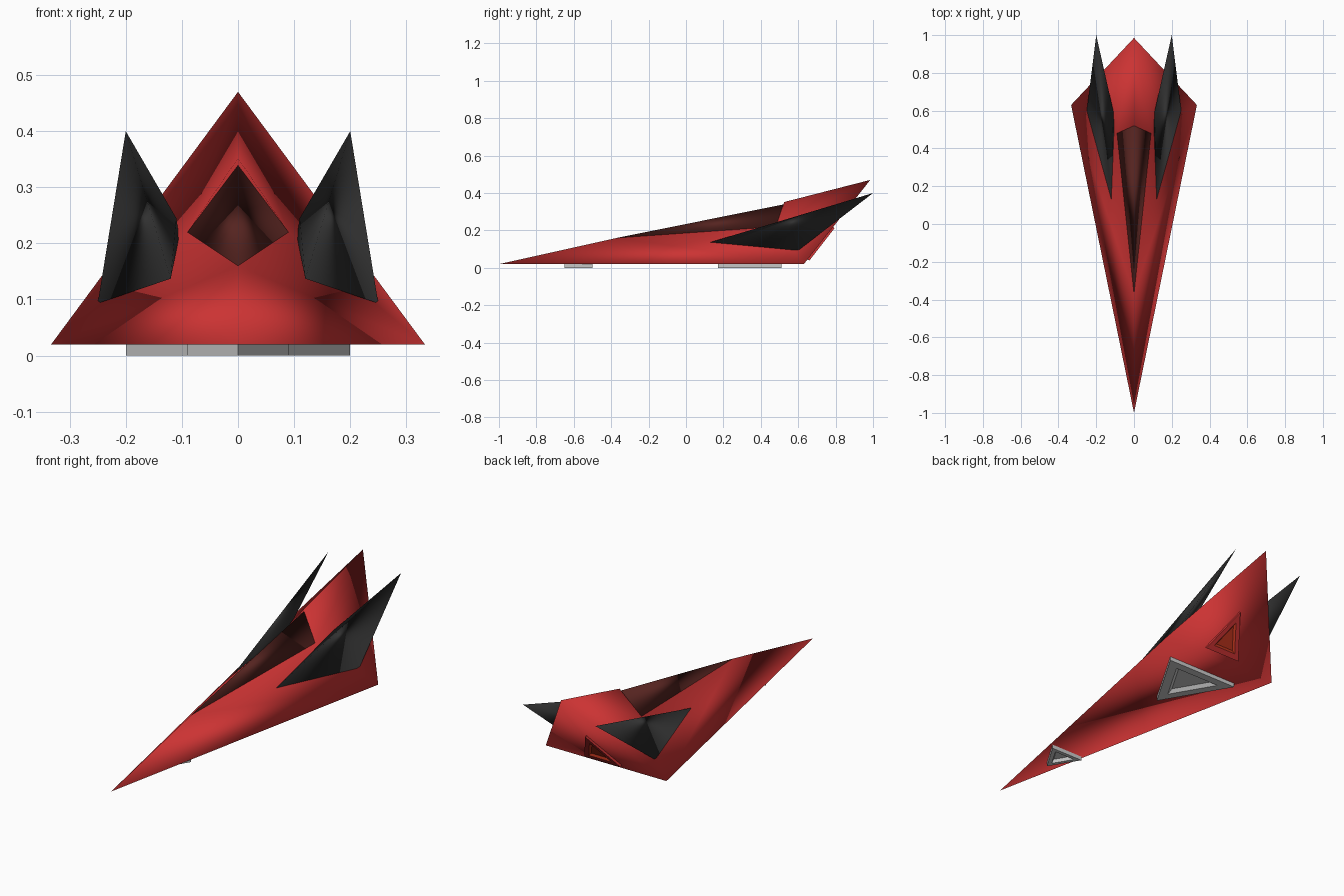
import bpy, bmesh
from mathutils import Vector

if "Cube" in bpy.data.objects:
    bpy.data.objects.remove(bpy.data.objects["Cube"])


def material(name, rgb):
    m = bpy.data.materials.new(name)
    m.diffuse_color = (*rgb, 1)
    m.use_nodes = True
    m.node_tree.nodes["Principled BSDF"].inputs["Base Color"].default_value = m.diffuse_color
    return m


red = material("hull_red", (0.6, 0.033, 0.033))
black = material("fin_black", (0.03, 0.03, 0.03))
brown = material("canopy_brown", (0.09, 0.017, 0.014))
orange = material("glow_orange", (0.5, 0.035, 0.012))


def build(name, verts, faces, mats=(), smooth=True, hull=False):
    bm = bmesh.new()
    vs = [bm.verts.new(v) for v in verts]
    if hull:
        bmesh.ops.convex_hull(bm, input=vs)
    else:
        for f in faces:
            bm.faces.new([vs[i] for i in f])
    bmesh.ops.recalc_face_normals(bm, faces=bm.faces[:])
    for f in bm.faces:
        f.smooth = smooth
    me = bpy.data.meshes.new(name)
    bm.to_mesh(me)
    bm.free()
    ob = bpy.data.objects.new(name, me)
    bpy.context.collection.objects.link(ob)
    for m in mats:
        me.materials.append(m)
    return ob


def triangle_frame(name, corners, normal, depth, mats=()):
    """Raised triangular rim around a sunken centre."""
    pts = [Vector(c) for c in corners]
    n = Vector(normal).normalized()
    mid = sum(pts, Vector()) / 3
    verts = []
    for scale, lift in ((1, 0), (1, depth), (0.64, depth), (0.5, depth * 0.2)):
        verts += [mid + (p - mid) * scale + n * lift for p in pts]
    faces = [(2, 1, 0)]
    for r in range(0, 9, 3):
        for i in range(3):
            j = (i + 1) % 3
            faces.append((r + i, r + j, r + 3 + j, r + 3 + i))
    faces.append((9, 10, 11))
    ob = build(name, verts, faces, mats, smooth=False)
    if len(mats) > 1:
        for p in list(ob.data.polygons)[-4:]:
            p.material_index = 1
    return ob


# Hull: long wedge with a notch for the canopy
nose, tail = (0, -1, 0.02), (0, 0.985, 0.47)
wing_r, wing_l = (0.333, 0.63, 0.02), (-0.333, 0.63, 0.02)
tip = (0, -0.37, 0.16)
side_r, side_l = (0.09, 0.48, 0.22), (-0.09, 0.48, 0.22)
build("hull", [nose, tail, wing_r, wing_l, tip, side_r, side_l, (0, 0.525, 0.352)],
      [(0, 3, 2), (2, 3, 1),
       (0, 2, 4), (4, 2, 5), (5, 2, 1), (5, 1, 7),
       (0, 4, 3), (4, 6, 3), (6, 1, 3), (6, 7, 1),
       (4, 5, 6), (5, 7, 6)], [red])

# Canopy filling the notch
build("canopy", [tip, side_r, side_l, (0, 0.525, 0.34)],
      [(0, 1, 3), (0, 3, 2), (1, 2, 3), (0, 2, 1)], [brown])

# Swept side fins
for s, label in ((1, "right"), (-1, "left")):
    pts = [(0.12, 0.13, 0.137), (0.25, 0.6, 0.093), (0.2, 1.0, 0.4),
           (0.11, 0.6, 0.245), (0.105, 0.52, 0.212)]
    build("fin_" + label, [(s * x, y, z) for x, y, z in pts], [], [black], hull=True)

# Triangular landing pads under the hull
for label, half, front, back in (("front", 0.09, -0.65, -0.5), ("rear", 0.2, 0.17, 0.51)):
    triangle_frame("landing_pad_" + label,
                   [(0, front, 0.02), (half, back, 0.02), (-half, back, 0.02)],
                   (0, 0, -1), 0.02)

# Exhaust on the sloping back face
triangle_frame("exhaust", [(-0.1, 0.65, 0.046), (0.1, 0.65, 0.046), (0, 0.785, 0.22)],
               (0, 0.45, -0.355), 0.012, [red, orange])
